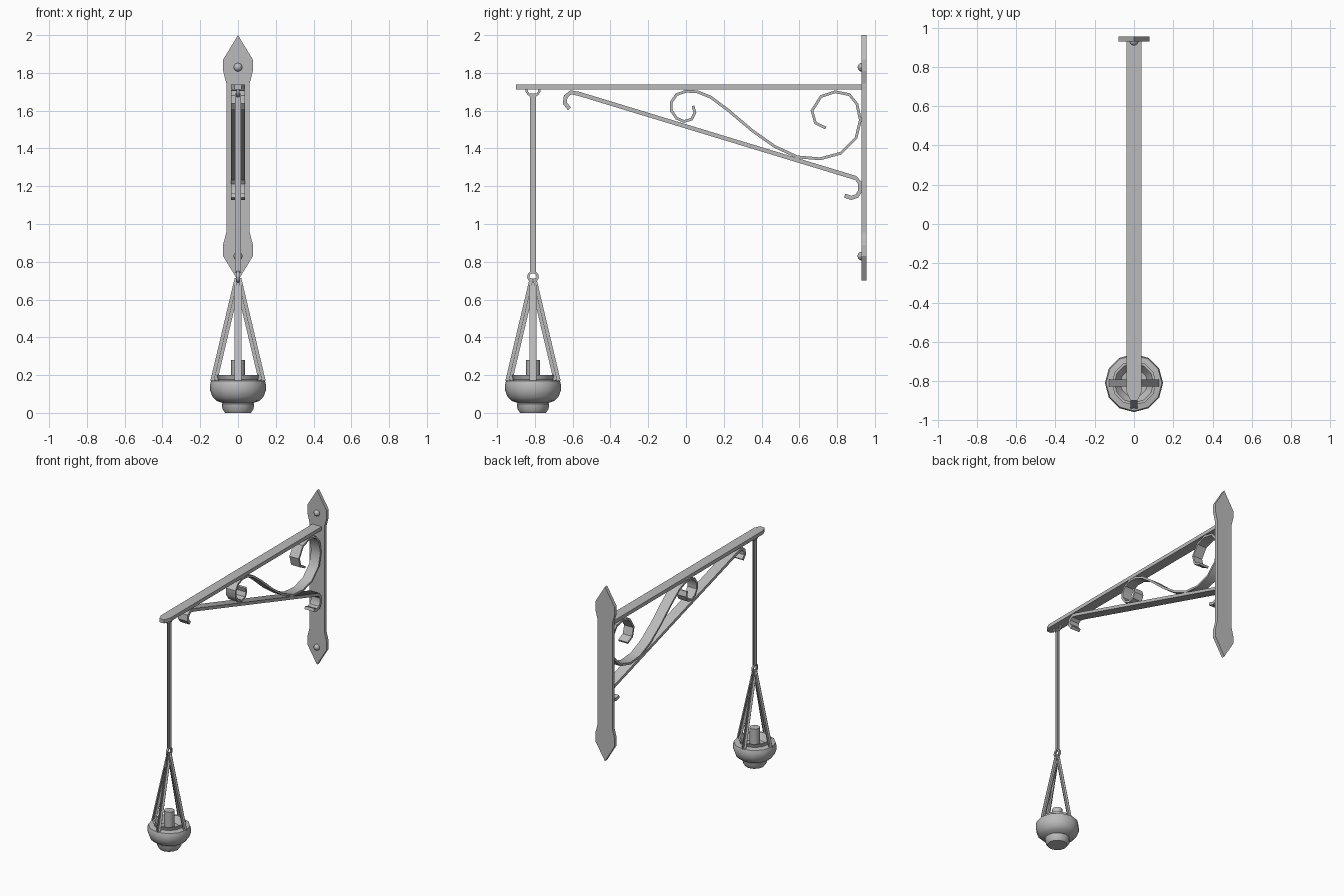
import bpy, bmesh, math
from mathutils import Vector

if "Cube" in bpy.data.objects:
    bpy.data.objects.remove(bpy.data.objects["Cube"])

iron = bpy.data.materials.new("grey_iron")
iron.use_nodes = True
iron.diffuse_color = (0.5, 0.5, 0.5, 1)
iron.node_tree.nodes["Principled BSDF"].inputs["Base Color"].default_value = (0.5, 0.5, 0.5, 1)

LAMP_Y = -0.81


def finish(bm, name, smooth=None, solid=True):
    if solid:
        bmesh.ops.recalc_face_normals(bm, faces=bm.faces)
    mesh = bpy.data.meshes.new(name)
    bm.to_mesh(mesh)
    bm.free()
    obj = bpy.data.objects.new(name, mesh)
    bpy.context.collection.objects.link(obj)
    mesh.materials.append(iron)
    if smooth:
        bpy.ops.object.select_all(action="DESELECT")
        obj.select_set(True)
        bpy.context.view_layer.objects.active = obj
        bpy.ops.object.shade_smooth_by_angle(angle=math.radians(smooth))
    return obj


def prism(name, outline, push):
    """Extrude a flat outline along a vector."""
    bm = bmesh.new()
    face = bm.faces.new([bm.verts.new(p) for p in outline])
    new = bmesh.ops.extrude_face_region(bm, geom=[face])["geom"]
    bmesh.ops.translate(bm, vec=push, verts=[v for v in new if isinstance(v, bmesh.types.BMVert)])
    return finish(bm, name)


def strip(name, path, half_width, thick, closed=False):
    """Sweep a flat iron bar along a path in the side plane."""
    bm = bmesh.new()
    pts = [Vector(p) for p in path]
    n = len(pts)
    rings = []
    for i, p in enumerate(pts):
        a = pts[i - 1] if closed or i else p
        b = pts[(i + 1) % n] if closed or i < n - 1 else p
        t = (b - a).normalized()
        side = Vector((-t.y, t.x)) * thick / 2
        rings.append([bm.verts.new((x, *(p + side * s)))
                      for x, s in ((-half_width, -1), (half_width, -1), (half_width, 1), (-half_width, 1))])
    for i in range(n if closed else n - 1):
        a, b = rings[i], rings[(i + 1) % n]
        for k in range(4):
            m = (k + 1) % 4
            bm.faces.new((a[k], a[m], b[m], b[k]))
    if not closed:
        bm.faces.new(rings[0])
        bm.faces.new(rings[-1])
    return finish(bm, name, 35)


def arc(z, radius, start, end, count):
    angles = [math.radians(start + (end - start) * i / count) for i in range(count + 1)]
    return [(LAMP_Y + radius * math.cos(a), z + radius * math.sin(a)) for a in angles]


def crossed_chain(name, top, bottom, side, half):
    """Two thin crossed blades running from top to bottom."""
    bm = bmesh.new()
    top, bottom, side = Vector(top), Vector(bottom), Vector(side)
    other = (bottom - top).normalized().cross(side)
    for across, through in ((side, other), (other, side)):
        ends = [[bm.verts.new(p + across * half * s + through * 0.001 * t)
                 for s, t in ((-1, -1), (1, -1), (1, 1), (-1, 1))] for p in (top, bottom)]
        for k in range(4):
            m = (k + 1) % 4
            bm.faces.new((ends[0][k], ends[0][m], ends[1][m], ends[1][k]))
        bm.faces.new(ends[0])
        bm.faces.new(ends[1])
    return finish(bm, name)


def lathe(name, profile, sides, smooth):
    bm = bmesh.new()
    verts = [bm.verts.new((r, 0, z)) for r, z in profile]
    edges = [bm.edges.new(pair) for pair in zip(verts, verts[1:])]
    bmesh.ops.spin(bm, geom=verts + edges, cent=(0, 0, 0), axis=(0, 0, 1),
                   angle=math.tau, steps=sides)
    bmesh.ops.remove_doubles(bm, verts=bm.verts, dist=0.0005)
    obj = finish(bm, name, smooth)
    obj.location.y = LAMP_Y
    return obj


# Wall plate with pointed ends, mirrored about its middle height
half = [(0.062, 0.395), (0.079, 0.46), (0.079, 0.52), (0, 0.65)]
right = [(x, -z) for x, z in reversed(half)] + half
left = [(-x, z) for x, z in reversed(right[1:-1])]
prism("wall_plate", [(x, 0.93, 1.35 + z) for x, z in right + left], (0, 0.025, 0))

# Rounded bolts
for name, z in (("upper_bolt", 1.83), ("lower_bolt", 0.83)):
    bm = bmesh.new()
    bmesh.ops.create_uvsphere(bm, u_segments=8, v_segments=6, radius=0.024)
    bolt = finish(bm, name, 40)
    bolt.location = (0, 0.932, z)
    bolt.rotation_euler.x = math.pi / 2

# Top arm with a narrowed tip
prism("top_arm", [(x, y, 1.711) for x, y in
      ((-0.038, 0.93), (-0.038, -0.855), (-0.018, -0.9), (0.018, -0.9), (0.038, -0.855), (0.038, 0.93))],
      (0, 0, 0.027))

# Diagonal brace with curled ends
strip("diagonal_brace", [
    (-0.617, 1.61), (-0.642, 1.64), (-0.637, 1.675), (-0.61, 1.697), (-0.57, 1.69),
    (0.9, 1.243), (0.922, 1.215), (0.922, 1.175), (0.905, 1.148), (0.875, 1.138), (0.84, 1.15)],
    0.038, 0.022)

# Ornamental scroll
strip("scroll", [
    (0.037, 1.625), (0.047, 1.59), (0.03, 1.555), (-0.01, 1.543), (-0.05, 1.56), (-0.078, 1.6),
    (-0.078, 1.645), (-0.05, 1.685), (0, 1.703), (0.06, 1.7), (0.13, 1.672), (0.22, 1.605),
    (0.35, 1.495), (0.47, 1.41), (0.59, 1.355), (0.71, 1.345), (0.82, 1.375), (0.9, 1.455),
    (0.923, 1.55), (0.905, 1.635), (0.865, 1.685), (0.79, 1.7), (0.715, 1.675), (0.667, 1.6),
    (0.685, 1.535), (0.74, 1.508)], 0.038, 0.015)

# Hook, ring and hanging chains
strip("hook", arc(1.713, 0.035, 180, 360, 8), 0.007, 0.012)
strip("chain_ring", arc(0.72, 0.025, 0, 330, 11), 0.007, 0.012, closed=True)
crossed_chain("long_chain", (0, LAMP_Y, 1.69), (0, LAMP_Y, 0.74), (1, 0, 0), 0.017)
for name, dx, dy in (("left", 1, 0), ("right", -1, 0), ("front", 0, -1), ("back", 0, 1)):
    crossed_chain(name + "_chain", (0, LAMP_Y, 0.71),
                  (dx * 0.129, LAMP_Y + dy * 0.129, 0.165), (-dy, dx, 0), 0.018)

# Lamp bowl with foot, shoulder, flared rim and hollow centre
lathe("lamp_bowl", [
    (0, 0), (0.068, 0), (0.082, 0.02), (0.086, 0.048), (0.08, 0.052), (0.112, 0.063), (0.135, 0.085),
    (0.148, 0.12), (0.148, 0.15), (0.142, 0.17), (0.105, 0.176), (0.113, 0.2), (0.1, 0.2),
    (0.07, 0.155), (0, 0.15)], 12, 45)

# Candle standing in the bowl
lathe("candle", [(0, 0.14), (0.036, 0.14), (0.036, 0.28), (0, 0.28)], 8, 50)
